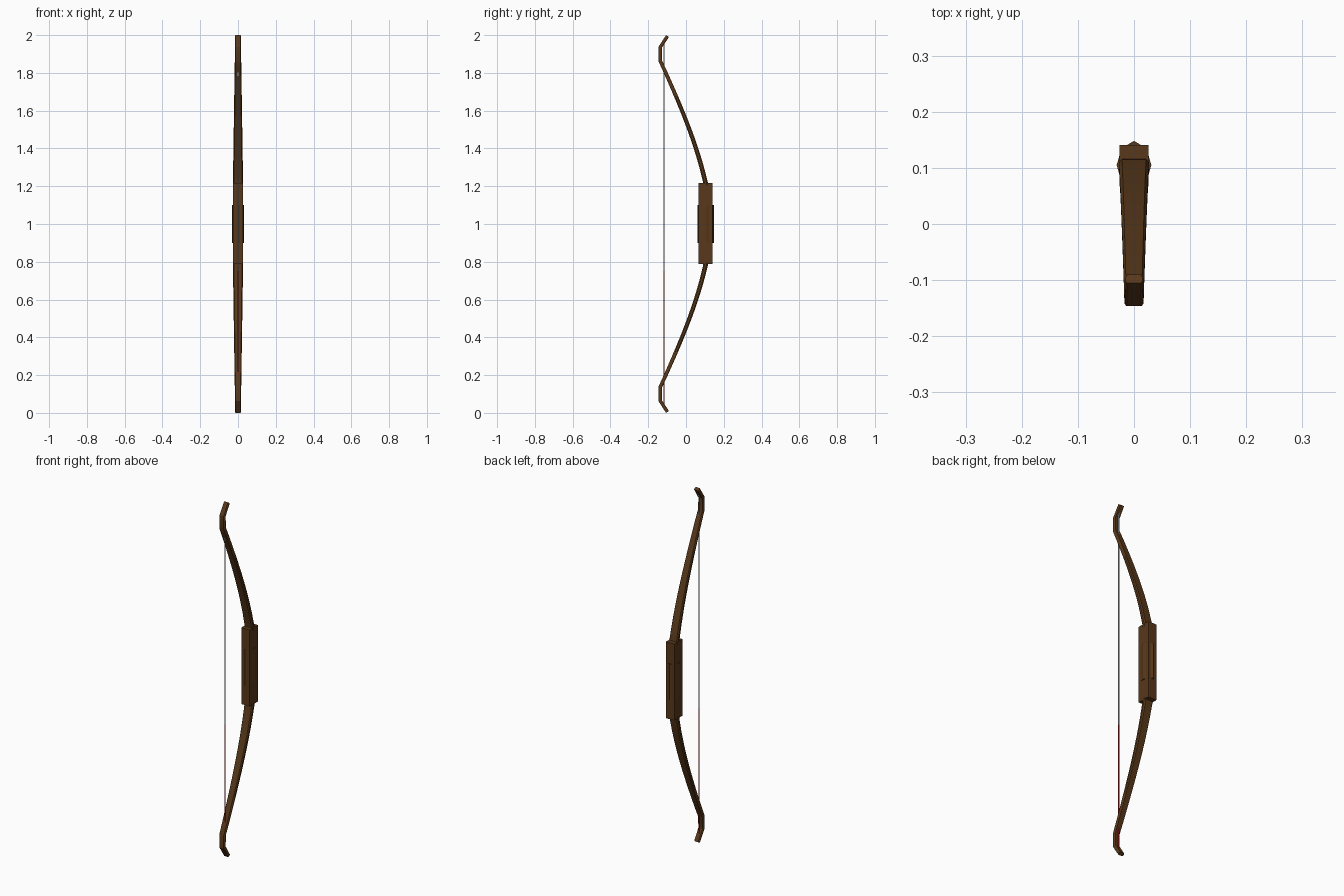
import bpy, bmesh, math
from mathutils import Vector

if "Cube" in bpy.data.objects:
    bpy.data.objects.remove(bpy.data.objects["Cube"])


def material(name, rgb):
    m = bpy.data.materials.new(name)
    m.diffuse_color = (*rgb, 1)
    m.use_nodes = True
    m.node_tree.nodes["Principled BSDF"].inputs["Base Color"].default_value = m.diffuse_color
    return m


WOOD = material("dark_wood", (0.098, 0.040, 0.0105))
GREY = material("string_grey", (0.40, 0.45, 0.48))
RED = material("string_red", (0.40, 0.015, 0.012))


def loft(name, rings, mat, smooth=None):
    """Skin a list of equal-sized vertex rings and cap both ends."""
    bm = bmesh.new()
    vs = [[bm.verts.new(p) for p in r] for r in rings]
    n = len(vs[0])
    for a, b in zip(vs, vs[1:]):
        for i in range(n):
            j = (i + 1) % n
            bm.faces.new((a[i], a[j], b[j], b[i]))
    bm.faces.new(vs[0])
    bm.faces.new(vs[-1])
    bmesh.ops.recalc_face_normals(bm, faces=bm.faces)
    me = bpy.data.meshes.new(name)
    bm.to_mesh(me)
    bm.free()
    ob = bpy.data.objects.new(name, me)
    me.materials.append(mat)
    bpy.context.collection.objects.link(ob)
    if smooth:
        bpy.ops.object.select_all(action='DESELECT')
        ob.select_set(True)
        bpy.context.view_layer.objects.active = ob
        bpy.ops.object.shade_smooth_by_angle(angle=math.radians(smooth))
    return ob


def prism(name, y, rx, ry, z0, z1, sides, mat, turn=0.0):
    """Upright elliptical prism."""
    angles = [turn + 2 * math.pi * i / sides for i in range(sides)]
    return loft(name, [[(rx * math.cos(a), y + ry * math.sin(a), z)
                        for a in angles] for z in (z0, z1)], mat)


# limbs: rounded section swept along the recurved spine (y, z)
BEND = [(.104, 1.205), (.103, 1.22), (.083, 1.3), (.053, 1.4), (.018, 1.5),
        (-.021, 1.6), (-.063, 1.7), (-.107, 1.8), (-.137, 1.865)]
TIP = [(-.137, 1.935), (-.098, 1.995)]
SECTION = [(1, .45), (.8, 1), (-.8, 1), (-1, .45),
           (-1, -.45), (-.8, -1), (.8, -1), (1, -.45)]


def spine():
    """Bend points with smoothed midpoints, then the straight tip."""
    b = [Vector(p) for p in BEND]
    out = b[:2]
    for i in range(1, len(b) - 1):
        mid = (b[i] + b[i + 1]) / 2
        if 1 < i < len(b) - 2:
            mid = (9 * (b[i] + b[i + 1]) - b[i - 1] - b[i + 2]) / 16
        out += [mid, b[i + 1]]
    return out + [Vector(p) for p in TIP]


def limb(name, flip):
    pts = spine()
    rings = []
    for i, p in enumerate(pts):
        t = (pts[min(i + 1, len(pts) - 1)] - pts[max(i - 1, 0)]).normalized()
        nrm = Vector((t.y, -t.x))
        f = (p.y - 1.18) / 0.82
        w, h = .0275 - .0125 * f, .0125 - .0035 * f
        ring = []
        for u, v in SECTION:
            q = p + nrm * (v * h)
            ring.append((u * w, q.x, 2 - q.y if flip else q.y))
        rings.append(ring)
    return loft(name, rings, WOOD, 30)


limb("upper_limb", False)
limb("lower_limb", True)

# handle block and the faceted grip that bulges through it
r2 = math.sqrt(2)
prism("handle", .104, .026 * r2, .037 * r2, .787, 1.218, 4, WOOD, math.pi / 4)
prism("grip", .105, .031, .043, .9, 1.1, 8, WOOD)

# string, with a red lower part
prism("string_upper", -.116, .0035, .0035, .75, 1.968, 6, GREY)
prism("string_lower", -.116, .0035, .0035, .032, .75, 6, RED)
